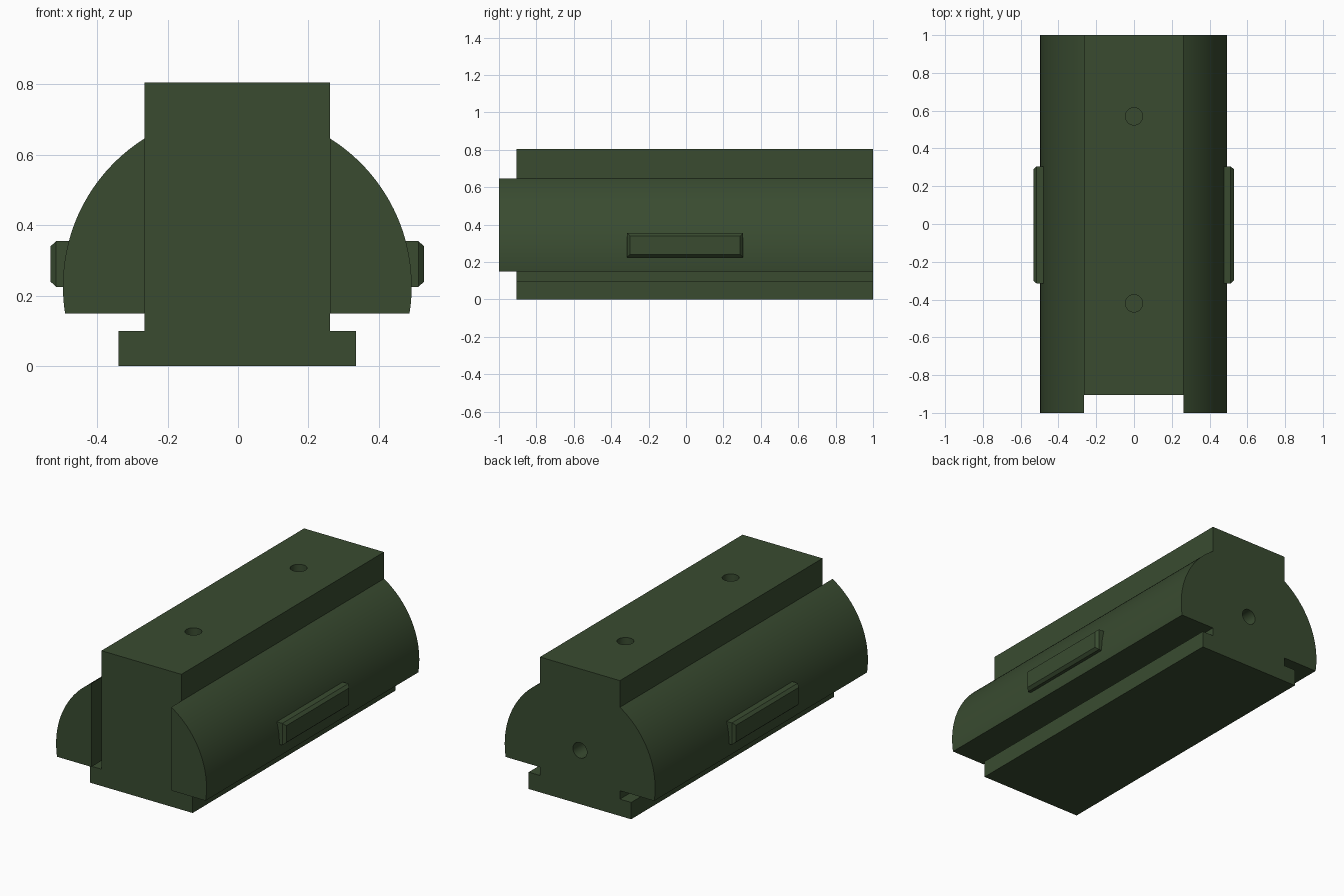
import bpy, bmesh, math

if "Cube" in bpy.data.objects:
    bpy.data.objects.remove(bpy.data.objects["Cube"])

CX = -0.002                       # slight sideways offset of the symmetric section
HALF, FOOT, R, CZ = 0.263, 0.337, 0.495, 0.227
TOP, FRONT = 0.805, -0.905

green = bpy.data.materials.new("dark_olive_green")
green.diffuse_color = (0.041, 0.071, 0.030, 1)
green.use_nodes = True
green.node_tree.nodes["Principled BSDF"].inputs["Base Color"].default_value = green.diffuse_color


def make_object(name, bm):
    bmesh.ops.recalc_face_normals(bm, faces=bm.faces)
    mesh = bpy.data.meshes.new(name)
    bm.to_mesh(mesh)
    bm.free()
    mesh.materials.append(green)
    obj = bpy.data.objects.new(name, mesh)
    bpy.context.collection.objects.link(obj)
    return obj


def extrude_profile(name, half_profile, y0, y1):
    """Mirror a right-hand (x, z) outline and extrude it along y."""
    pts = half_profile + [(-x, z) for x, z in reversed(half_profile)]
    bm = bmesh.new()
    face = bm.faces.new([bm.verts.new((CX + x, y0, z)) for x, z in pts])
    ext = bmesh.ops.extrude_face_region(bm, geom=[face])
    verts = [g for g in ext["geom"] if isinstance(g, bmesh.types.BMVert)]
    bmesh.ops.translate(bm, verts=verts, vec=(0, y1 - y0, 0))
    return make_object(name, bm)


def drill(name, location, along_y=False):
    bm = bmesh.new()
    bmesh.ops.create_cone(bm, cap_ends=True, segments=32,
                          radius1=0.046, radius2=0.046, depth=0.5)
    obj = make_object(name, bm)
    obj.location = location
    if along_y:
        obj.rotation_euler.x = math.pi / 2
    return obj


# Main body: foot, undercut groove, round flanks and raised rail
a0 = math.asin((0.15 - CZ) / R)
a1 = math.acos(HALF / R)
N = 40
arc = [(R * math.cos(a0 + (a1 - a0) * i / N), CZ + R * math.sin(a0 + (a1 - a0) * i / N))
       for i in range(N + 1)]
outline = [(FOOT, 0), (FOOT, 0.10), (HALF, 0.10), (HALF, 0.15)] + arc + [(HALF, TOP)]
body = extrude_profile("body", outline, -1, 1)

# Cutters: front recess between the flanks, two top holes, one rear hole
recess = [(0.4, -0.1), (0.4, 0.125), (HALF, 0.125), (HALF, 0.95)]
cutters = [
    extrude_profile("front_recess_cutter", recess, -1.2, FRONT),
    drill("top_hole_cutter_front", (0, -0.42, TOP)),
    drill("top_hole_cutter_rear", (0, 0.57, TOP)),
    drill("rear_hole_cutter", (CX, 1, 0.32), True),
]
bpy.context.view_layer.objects.active = body
for cutter in cutters:
    cutter.hide_render = True
    mod = body.modifiers.new("cut", "BOOLEAN")
    mod.operation, mod.solver, mod.object = "DIFFERENCE", "EXACT", cutter
    bpy.ops.object.modifier_apply(modifier=mod.name)
for cutter in cutters:
    bpy.data.objects.remove(cutter)

body.select_set(True)
bpy.ops.object.shade_smooth_by_angle(angle=math.radians(30))

# Side pads with chamfered outer faces
for side, name in ((1, "right_pad"), (-1, "left_pad")):
    bm = bmesh.new()
    rings = []
    for x, inset in ((0.42, 0), (0.514, 0), (0.5305, 0.015)):
        y0, y1, z0, z1 = -0.315 + inset, 0.305 - inset, 0.225 + inset, 0.355 - inset
        rings.append([bm.verts.new((CX + side * x, y, z))
                      for y, z in ((y0, z0), (y1, z0), (y1, z1), (y0, z1))])
    for a, b in zip(rings, rings[1:]):
        for i in range(4):
            j = (i + 1) % 4
            bm.faces.new((a[i], a[j], b[j], b[i]))
    bm.faces.new(rings[0])
    bm.faces.new(rings[-1])
    make_object(name, bm)
